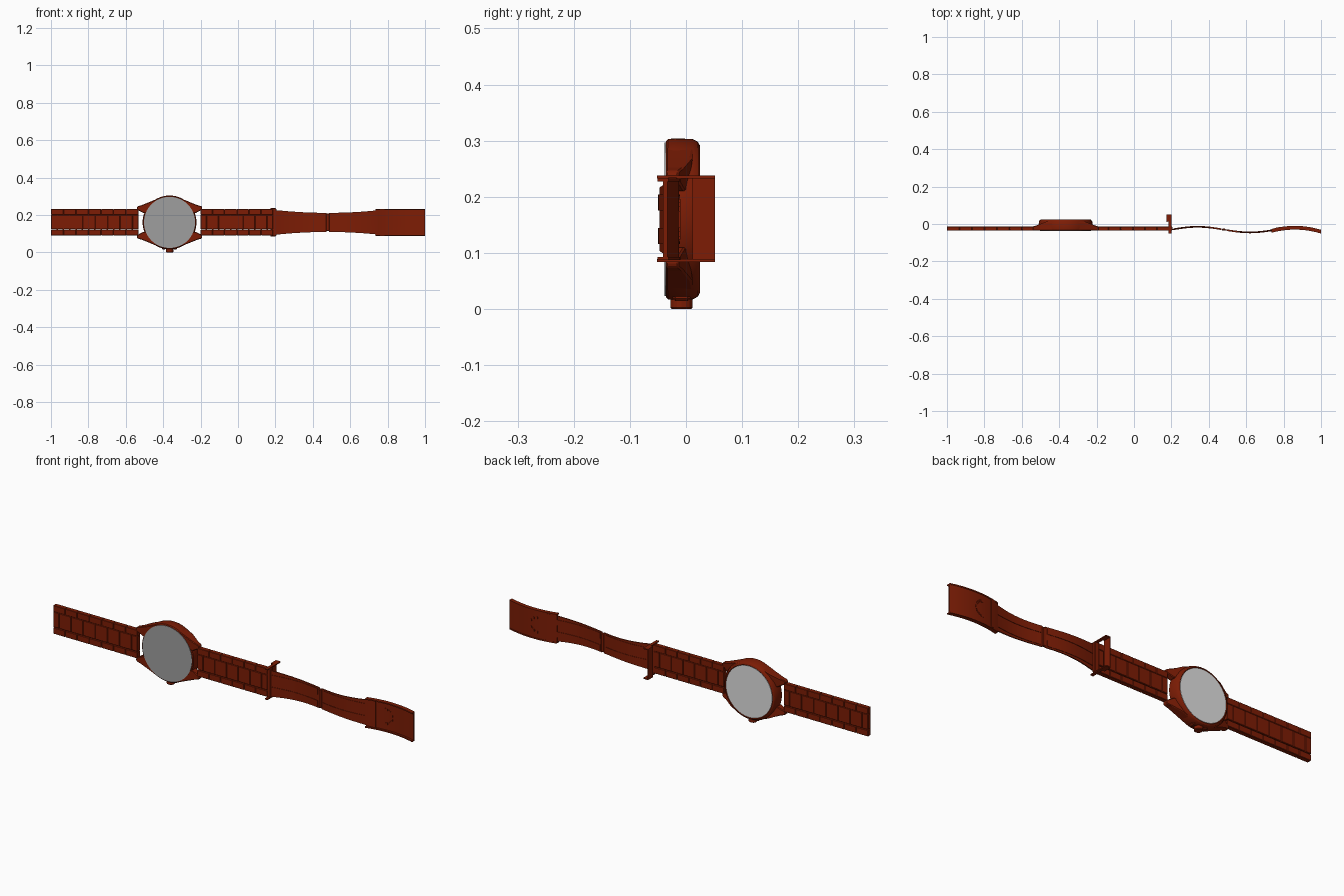
import bpy, bmesh, math

cube = bpy.data.objects.get("Cube")
if cube:
    bpy.data.objects.remove(cube)

CX, CZ = -0.366, 0.16   # centre of the watch case


def material(name, rgb):
    m = bpy.data.materials.new(name)
    m.use_nodes = True
    m.diffuse_color = (*rgb, 1)
    m.node_tree.nodes["Principled BSDF"].inputs["Base Color"].default_value = (*rgb, 1)
    return m


RUST = material("rust red", (0.205, 0.012, 0.0015))
GREY = material("mid grey", (0.345, 0.345, 0.345))
PALE = material("pale grey", (0.75, 0.75, 0.75))


def finish(name, bm, mat=RUST, bevel=0, smooth=False):
    bmesh.ops.recalc_face_normals(bm, faces=bm.faces)
    me = bpy.data.meshes.new(name)
    bm.to_mesh(me)
    bm.free()
    ob = bpy.data.objects.new(name, me)
    bpy.context.collection.objects.link(ob)
    me.materials.append(mat)
    if bevel:
        mod = ob.modifiers.new("bevel", "BEVEL")
        mod.width, mod.segments = bevel, 1
    if smooth:
        bpy.context.view_layer.objects.active = ob
        ob.select_set(True)
        bpy.ops.object.shade_smooth_by_angle(angle=math.radians(30))
        ob.select_set(False)
    return ob


def add_box(bm, x, y, z):
    """Box from (low, high) pairs."""
    vs = bmesh.ops.create_cube(bm, size=1)["verts"]
    for v in vs:
        for i, (a, b) in enumerate((x, y, z)):
            v.co[i] = (a + b) / 2 + v.co[i] * (b - a)


def box(name, x, y, z, bevel=0):
    bm = bmesh.new()
    add_box(bm, x, y, z)
    return finish(name, bm, bevel=bevel)


def lathe(name, profile, mat=RUST, sides=64):
    """Turn a (radius, y) profile about the case axis."""
    bm = bmesh.new()
    rings = []
    for r, y in profile:
        rings.append([bm.verts.new((CX + r * math.cos(t), y, CZ + r * math.sin(t)))
                      for t in (2 * math.pi * i / sides for i in range(sides))])
    for a, b in zip(rings, rings[1:]):
        for i in range(sides):
            j = (i + 1) % sides
            bm.faces.new((a[i], a[j], b[j], b[i]))
    bm.faces.new(rings[0])
    bm.faces.new(rings[-1])
    return finish(name, bm, mat, smooth=True)


# Case and the two discs
lathe("case", [(0.139, -0.036), (0.143, -0.032), (0.144, -0.02), (0.143, 0.012),
               (0.138, 0.021), (0.131, 0.025), (0.128, 0.022)])
lathe("front_disc", [(0.137, -0.032), (0.137, -0.038)], GREY)
lathe("back_disc", [(0.128, 0.02), (0.128, 0.024)], PALE)

# Lugs, tapering away from the case
LUG = [(0.05, 0.133), (0.105, 0.11), (0.15, 0.092), (0.172, 0.086),
       (0.176, 0.076), (0.171, 0.067), (0.14, 0.05), (0.12, 0.05)]
for sx, side in ((-1, "right"), (1, "left")):
    for sz, level in ((1, "upper"), (-1, "lower")):
        bm = bmesh.new()
        front = [bm.verts.new((CX + sx * x, -0.036, CZ + sz * z)) for x, z in LUG]
        back = [bm.verts.new((CX + sx * x, 0.014 - 0.026 * max(0, (x - 0.09) / 0.08),
                              CZ + sz * z)) for x, z in LUG]
        bm.faces.new(front)
        bm.faces.new(back)
        for i in range(len(LUG)):
            j = (i + 1) % len(LUG)
            bm.faces.new((front[i], front[j], back[j], back[i]))
        finish(f"{side}_{level}_lug", bm, bevel=0.003)

# Crown with guards
bm = bmesh.new()
bmesh.ops.create_cone(bm, cap_ends=True, segments=16, radius1=0.02, radius2=0.02, depth=0.02)
for v in bm.verts:
    v.co.x += CX
    v.co.y -= 0.008
    v.co.z += 0.01
finish("crown", bm, bevel=0.003)
for s in (-1, 1):
    x = CX + s * 0.031
    box("crown_guard", (x - 0.01, x + 0.01), (-0.024, 0.008), (0.014, 0.04), 0.005)


# Bracelet of staggered links
def bracelet(name, x0, x1, count):
    bm = bmesh.new()
    pitch = (x1 - x0) / count
    gap = 0.0007
    for low, high, shift in ((0.09, 0.121, 0), (0.124, 0.2, 0.5), (0.2005, 0.232, 0)):
        for i in range(count + 1):
            a = max(x0, x0 + (i - shift) * pitch)
            b = min(x1, x0 + (i + 1 - shift) * pitch)
            if b - a > 0.01:
                add_box(bm, (a + gap, b - gap), (-0.036, -0.013), (low, high))
    # Hinge pins
    for i in range(2 * count - 1):
        x = x0 + (i + 1) * pitch / 2
        add_box(bm, (x - 0.004, x + 0.004), (-0.028, -0.02), (0.092, 0.23))
    finish(name, bm, bevel=0.0018)


bracelet("right_bracelet", -1.0, -0.531, 7)
bracelet("left_bracelet", -0.201, 0.188, 6)

# Folding frame standing behind the bracelet end: cheeks, thin plate and hinge
for z, name in ((0.084, "lower"), (0.233, "upper")):
    box(f"{name}_frame_arm", (0.185, 0.2), (-0.052, 0.016), (z, z + 0.005))
    box(f"{name}_frame_cheek", (0.174, 0.2), (0.014, 0.052), (z, z + 0.005))
box("frame_plate", (0.174, 0.178), (0.012, 0.052), (0.084, 0.238))
box("frame_hinge", (0.18, 0.205), (-0.034, -0.014), (0.088, 0.234), 0.003)


def curved(name, x0, x1, path, half, thick, steps=20, offset=0, centre=CZ):
    """Strip along x following path(x) in y, with half width half(x)."""
    bm = bmesh.new()
    rows = []
    for i in range(steps + 1):
        x = x0 + (x1 - x0) * i / steps
        y, h = path(x) + offset, half(x)
        rows.append([bm.verts.new((x, y + dy, centre + dz)) for dy, dz in
                     ((-thick / 2, -h), (-thick / 2, h), (thick / 2, h), (thick / 2, -h))])
    for a, b in zip(rows, rows[1:]):
        for k in range(4):
            m = (k + 1) % 4
            bm.faces.new((a[k], a[m], b[m], b[k]))
    bm.faces.new(rows[0])
    bm.faces.new(rows[-1])
    return finish(name, bm, smooth=True)


def wave(x):
    return -0.03 + 0.015 * math.sin((x - 0.2) / 0.28 * math.pi)


def blade_half(x):
    return 0.051 + 0.014 * min(1, abs(x - 0.48) / 0.27) ** 2


# Two blades with raised ribs, joined by a hinge
for name, a, b in (("inner_blade", 0.2, 0.474), ("outer_blade", 0.486, 0.745)):
    curved(name, a, b, wave, blade_half, 0.005)
    for s in (-1, 1):
        curved(name + "_rib", a + 0.01, b - 0.01, wave, lambda x: 0.014, 0.009,
               centre=CZ + s * 0.03)
box("blade_hinge", (0.471, 0.489), (-0.036, -0.024), (0.113, 0.207), 0.003)


# Arched clasp cover with rims, lip and thumb notch
def arch(x):
    return -0.016 - 0.021 * ((x - 0.86) / 0.14) ** 2


curved("clasp_cover", 0.735, 1.0, arch, lambda x: 0.073, 0.008)
for s in (-1, 1):
    curved("clasp_rim", 0.735, 1.0, arch, lambda x: 0.003, 0.02,
           offset=-0.004, centre=CZ + s * 0.07)
curved("clasp_lip", 0.76, 0.782, arch, lambda x: 0.068, 0.014, steps=4)
bm = bmesh.new()
for i in range(13):
    t = -math.pi / 2 + math.pi * i / 12
    x, z = 0.832 + 0.038 * math.cos(t), CZ + 0.036 * math.sin(t)
    add_box(bm, (x - 0.003, x + 0.003), (arch(x) - 0.006, arch(x) + 0.006), (z - 0.005, z + 0.005))
finish("thumb_notch", bm)
